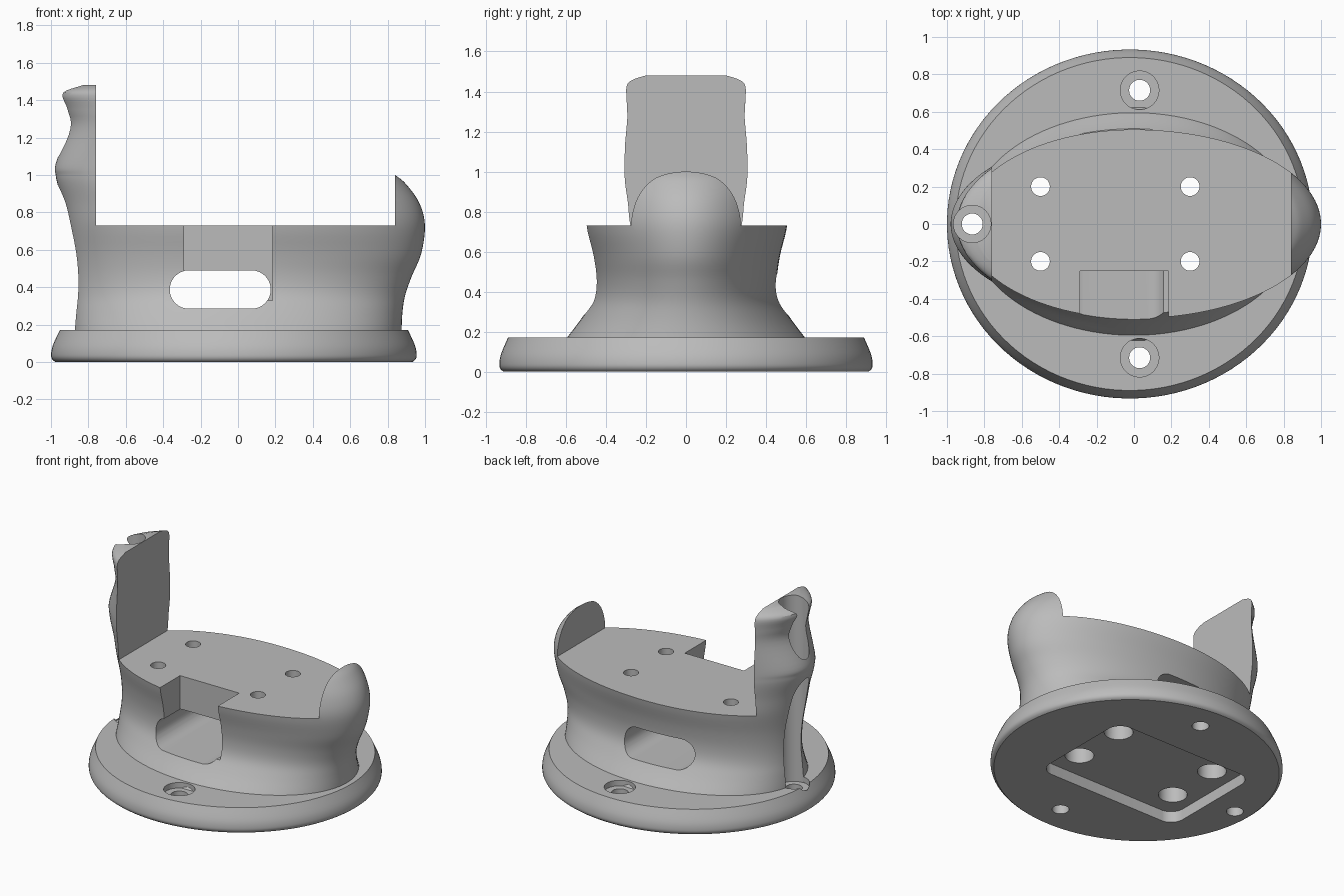
import bpy
import bmesh
from math import cos, sin, pi, radians
from mathutils import Vector

cube = bpy.data.objects.get("Cube")
if cube:
    bpy.data.objects.remove(cube, do_unlink=True)

grey = bpy.data.materials.new("plain grey")
grey.use_nodes = True
grey.diffuse_color = (0.5, 0.5, 0.5, 1)
grey.node_tree.nodes["Principled BSDF"].inputs["Base Color"].default_value = (0.5, 0.5, 0.5, 1)


def to_object(name, bm):
    bmesh.ops.recalc_face_normals(bm, faces=bm.faces[:])
    mesh = bpy.data.meshes.new(name)
    bm.to_mesh(mesh)
    bm.free()
    mesh.materials.append(grey)
    ob = bpy.data.objects.new(name, mesh)
    bpy.context.collection.objects.link(ob)
    return ob


def skin(name, rings):
    """Closed solid through a stack of equal point rings."""
    bm = bmesh.new()
    loops = [[bm.verts.new(p) for p in ring] for ring in rings]
    n = len(loops[0])
    for low, high in zip(loops, loops[1:]):
        for i in range(n):
            j = (i + 1) % n
            bm.faces.new((low[i], low[j], high[j], high[i]))
    bm.faces.new(loops[0][::-1])
    bm.faces.new(loops[-1])
    return to_object(name, bm)


def smooth_stations(stations, steps):
    """Catmull-Rom curve through the stations."""
    pts = [Vector(s) for s in stations]
    pts = [pts[0]] + pts + [pts[-1]]
    out = []
    for a, b, c, d in zip(pts, pts[1:], pts[2:], pts[3:]):
        for k in range(steps):
            t = k / steps
            out.append(b + (c - a) * (t / 2) + (a * 2 - b * 5 + c * 4 - d) * (t * t / 2)
                       + (b * 3 - a - c * 3 + d) * (t ** 3 / 2))
    return out + [pts[-1]]


def oval_loft(name, stations, steps, shift=0, n=112):
    """Stations hold height, left reach, right reach and half depth."""
    rings = []
    for z, back, fore, half in smooth_stations(stations, steps):
        ring = []
        for i in range(n):
            t = 2 * pi * (i + 0.5) / n
            c = cos(t)
            ring.append((shift + c * (fore if c > 0 else back), half * sin(t), z))
        rings.append(ring)
    return skin(name, rings)


def prism(centres, r, lo, hi, along_y=False, n=48):
    """Round-cornered prism wrapped around circles at the centres."""
    outline = []
    for k in range(n):
        t = 2 * pi * (k + 0.5) / n
        u, v = cos(t), sin(t)
        cx, cy = max(centres, key=lambda c: c[0] * u + c[1] * v)
        outline.append((cx + r * u, cy + r * v))
    return skin("cutter", [[(u, h, v) if along_y else (u, v, h) for u, v in outline]
                           for h in (lo, hi)])


def box(lo, hi):
    bm = bmesh.new()
    bmesh.ops.create_cube(bm, size=1)
    for v in bm.verts:
        v.co = [(a + b) / 2 + c * (b - a) for a, b, c in zip(lo, hi, v.co)]
    return to_object("cutter", bm)


def cut(cutter, *targets):
    for ob in targets:
        bpy.context.view_layer.objects.active = ob
        mod = ob.modifiers.new("cut", 'BOOLEAN')
        mod.operation = 'DIFFERENCE'
        mod.solver = 'EXACT'
        mod.object = cutter
        bpy.ops.object.modifier_apply(modifier=mod.name)
    bpy.data.objects.remove(cutter, do_unlink=True)


# Rounded foot plate
base = oval_loft("base_plate", [
    (0, 0.955, 0.955, 0.912), (0.015, 0.972, 0.972, 0.928), (0.04, 0.978, 0.978, 0.933),
    (0.09, 0.968, 0.968, 0.924), (0.17, 0.932, 0.932, 0.89)], 4, shift=-0.022)

# Waisted oval body with its two end supports
body = oval_loft("cradle_body", [
    (0.12, 0.885, 0.875, 0.63), (0.17, 0.885, 0.875, 0.595), (0.27, 0.88, 0.88, 0.52),
    (0.36, 0.875, 0.895, 0.468), (0.46, 0.875, 0.93, 0.455), (0.58, 0.885, 0.98, 0.47),
    (0.73, 0.91, 1.0, 0.505), (0.85, 0.935, 0.97, 0.5), (0.95, 0.965, 0.9, 0.495),
    (1.0, 0.975, 0.84, 0.49), (1.06, 0.975, 0.75, 0.49), (1.25, 0.91, 0.7, 0.535),
    (1.35, 0.925, 0.7, 0.52), (1.44, 0.945, 0.7, 0.49), (1.48, 0.85, 0.7, 0.45)], 5)

# Flat deck between the supports
cut(box((-0.76, -1, 0.73), (0.84, 1, 2)), body)

# Through slot and the front notch above it
cut(prism([(-0.2625, 0.3875), (0.0725, 0.3875)], 0.1025, -1, 1, along_y=True), body)
cut(box((-0.29, -1, 0.33), (0.185, -0.25, 1)), body)

# Vertical screwdriver groove in the tall support
cut(prism([(-0.865, 0)], 0.1, 0.05, 2), body)

# Underside pocket
cut(prism([(x, y) for x in (-0.57, 0.37) for y in (-0.3, 0.3)], 0.1, -0.1, 0.08), base)

# Deck holes with wide bores from below
for x in (-0.5, 0.3):
    for y in (-0.2, 0.2):
        cut(prism([(x, y)], 0.095, -0.1, 0.55), base, body)
        cut(prism([(x, y)], 0.05, 0.4, 1), body)

# Counterbored mounting holes in the plate
for x, y in ((0.03, 0.715), (0.03, -0.715), (-0.865, 0)):
    cut(prism([(x, y)], 0.103, 0.13, 0.3), base)
    cut(prism([(x, y)], 0.056, -0.1, 0.2), base)

# Smooth shading with crisp cut edges
bpy.ops.object.select_all(action='DESELECT')
for ob in (base, body):
    ob.select_set(True)
bpy.context.view_layer.objects.active = body
bpy.ops.object.shade_smooth_by_angle(angle=radians(30))
